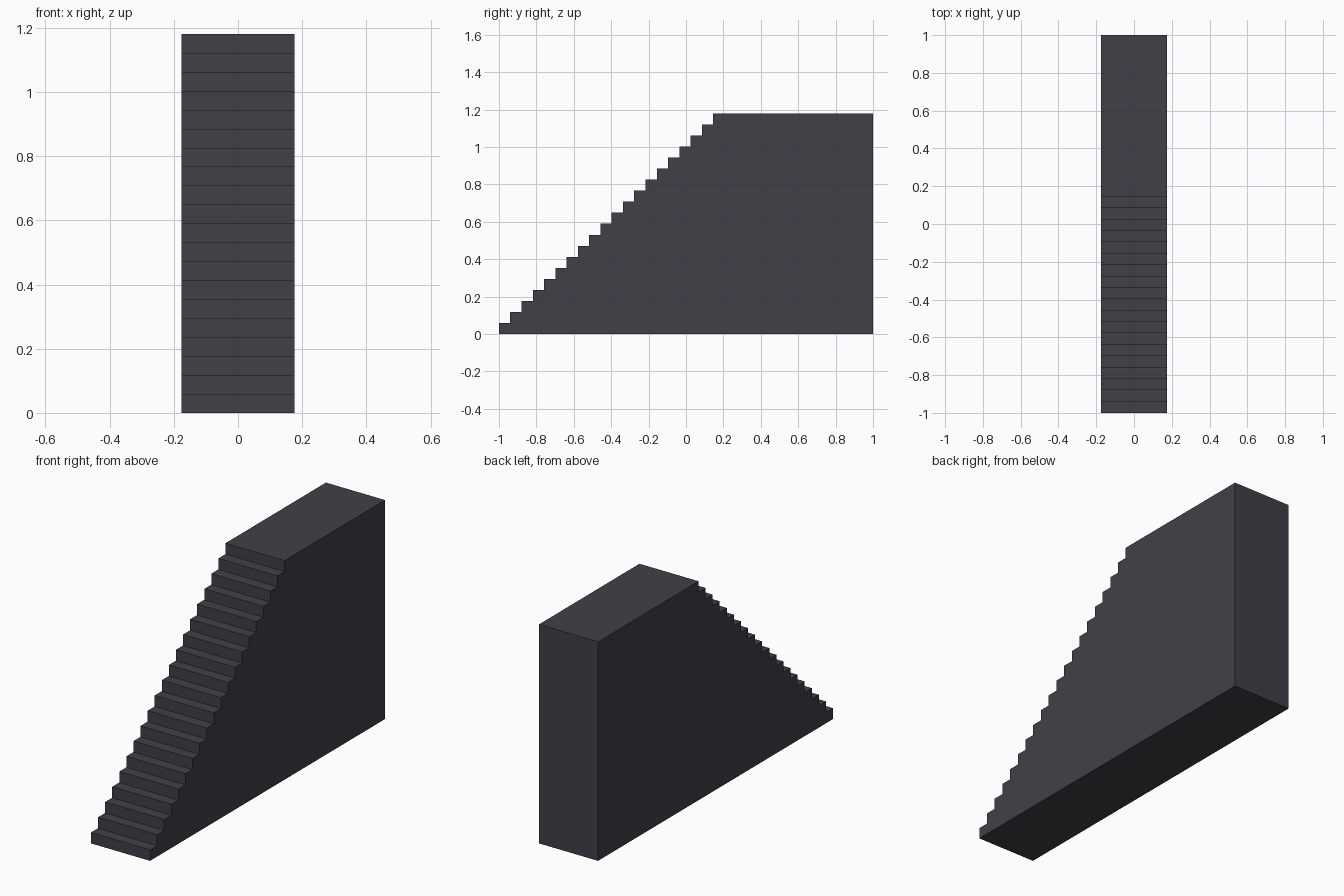
import bpy, bmesh

if "Cube" in bpy.data.objects:
    bpy.data.objects.remove(bpy.data.objects["Cube"])

STEPS = 20
HEIGHT = 1.18
RISE = HEIGHT / STEPS
FRONT, BACK, LANDING = -1.0, 1.0, 0.145
RUN = (LANDING - FRONT) / (STEPS - 1)
HALF_WIDTH = 0.176

# Side profile: riser and tread pairs, then the landing and back wall
profile = []
for i in range(STEPS):
    y = FRONT + i * RUN
    profile += [(y, i * RISE), (y, (i + 1) * RISE)]
profile += [(BACK, HEIGHT), (BACK, 0.0)]

# Extrude the profile across the width
bm = bmesh.new()
side = bm.faces.new([bm.verts.new((-HALF_WIDTH, y, z)) for y, z in profile])
result = bmesh.ops.extrude_face_region(bm, geom=[side], use_keep_orig=True)
moved = [v for v in result["geom"] if isinstance(v, bmesh.types.BMVert)]
bmesh.ops.translate(bm, verts=moved, vec=(2 * HALF_WIDTH, 0, 0))
bmesh.ops.recalc_face_normals(bm, faces=bm.faces)

mesh = bpy.data.meshes.new("staircase")
bm.to_mesh(mesh)
bm.free()
staircase = bpy.data.objects.new("staircase", mesh)
bpy.context.collection.objects.link(staircase)

# Dark slate colour
slate = bpy.data.materials.new("dark_slate")
slate.diffuse_color = (0.05, 0.053, 0.065, 1.0)
slate.use_nodes = True
slate.node_tree.nodes["Principled BSDF"].inputs["Base Color"].default_value = slate.diffuse_color
mesh.materials.append(slate)
